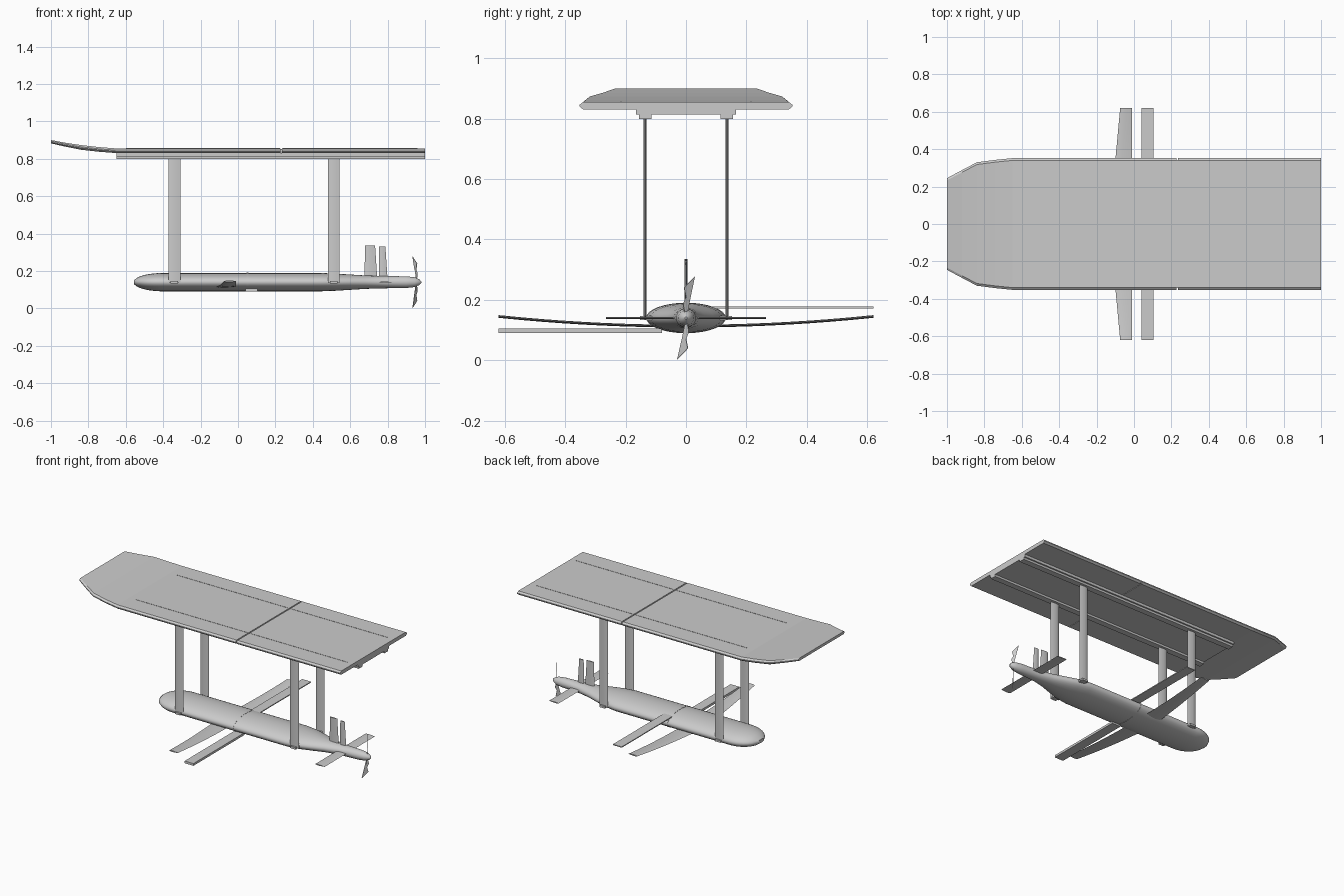
import bpy, bmesh
from math import sin, cos, pi, radians, sqrt

cube = bpy.data.objects.get("Cube")
if cube:
    bpy.data.objects.remove(cube, do_unlink=True)

grey = bpy.data.materials.new("light_grey")
grey.use_nodes = True
grey.diffuse_color = (0.6, 0.6, 0.6, 1)
grey.node_tree.nodes["Principled BSDF"].inputs["Base Color"].default_value = (0.6, 0.6, 0.6, 1)


def loft(name, rings, smooth=False):
    """Skin a row of equal-length point rings and cap both ends."""
    bm = bmesh.new()
    rows = [[bm.verts.new(p) for p in ring] for ring in rings]
    n = len(rows[0])
    for a, b in zip(rows, rows[1:]):
        for i in range(n):
            j = (i + 1) % n
            bm.faces.new((a[i], a[j], b[j], b[i]))
    bm.faces.new(rows[0])
    bm.faces.new(rows[-1])
    bmesh.ops.recalc_face_normals(bm, faces=bm.faces)
    me = bpy.data.meshes.new(name)
    bm.to_mesh(me)
    bm.free()
    me.materials.append(grey)
    ob = bpy.data.objects.new(name, me)
    bpy.context.collection.objects.link(ob)
    if smooth:
        bpy.ops.object.select_all(action='DESELECT')
        ob.select_set(True)
        bpy.context.view_layer.objects.active = ob
        bpy.ops.object.shade_smooth_by_angle(angle=radians(35))
    return ob


def box(name, x0, x1, y0, y1, z0, z1):
    return loft(name, [[(x, y0, z0), (x, y1, z0), (x, y1, z1), (x, y0, z1)] for x in (x0, x1)])


def foil(x0, x1, t):
    """Thin lens outline as (chord, thickness) pairs."""
    c = x1 - x0
    upper = [(0, 0), (0.12, 0.7), (0.4, 1), (0.75, 0.6), (1, 0)]
    pts = upper + [(u, -v) for u, v in upper[-2:0:-1]]
    return [(x0 + u * c, v * t / 2) for u, v in pts]


def ellipse(x, w, h, z=0.14, n=32):
    return [(x, w * cos(2 * pi * i / n), z + h * sin(2 * pi * i / n)) for i in range(n)]


# Float board: bevelled edges, nose swept upward, split by a narrow joint
def board_ring(x, half, lift=0.0, low=0.83):
    bottom, top = low + lift, 0.855 + lift
    mid = (bottom + top) / 2
    side = [(half - 0.012, bottom), (half, mid - 0.003), (half, mid + 0.003), (half - 0.012, top)]
    return [(x, y, z) for y, z in side] + [(x, -y, z) for y, z in reversed(side)]


loft("board_front", [board_ring(-1, 0.245, 0.045, 0.837),
                     board_ring(-0.92, 0.288, 0.03, 0.834),
                     board_ring(-0.84, 0.33, 0.018),
                     board_ring(-0.74, 0.343, 0.007),
                     board_ring(-0.65, 0.352), board_ring(0.227, 0.352)])
loft("board_rear", [board_ring(0.235, 0.352), board_ring(1, 0.352)])
box("board_joint", 0.222, 0.24, -0.342, 0.342, 0.833, 0.851)

# Slot covers on the deck, mounting plate and rails below it
box("mounting_plate", -0.65, 1, -0.165, 0.165, 0.813, 0.831)
for s, side in ((1, "left"), (-1, "right")):
    for k, (a, b) in enumerate(((-0.6, 0.225), (0.237, 0.96))):
        box(f"deck_slot_{side}_{k}", a, b, s * 0.215 - 0.002, s * 0.215 + 0.002, 0.853, 0.8565)
    box(f"rail_{side}", -0.65, 1, s * 0.135 - 0.02, s * 0.135 + 0.02, 0.799, 0.815)

# Hull: flattened elliptical body with rounded nose and slim tail
hull = []
for k in range(9):
    u = 0.03 + 0.97 * k / 8
    r = sqrt(1 - (1 - u) ** 2)
    hull.append(ellipse(-0.56 + 0.16 * u, 0.13 * r, 0.049 * r))
for x, w, h in ((0.44, 0.13, 0.049), (0.52, 0.118, 0.046), (0.6, 0.092, 0.041),
                (0.68, 0.064, 0.036), (0.76, 0.044, 0.033), (0.84, 0.036, 0.032),
                (0.9, 0.033, 0.031), (0.945, 0.026, 0.026), (0.97, 0.015, 0.015),
                (0.98, 0.004, 0.004)):
    hull.append(ellipse(x, w, h))
loft("hull", hull, True)
loft("hull_seam_band", [ellipse(x, 0.132, 0.0505) for x in (0.045, 0.057)], True)

# Struts with foot brackets
for x, place in ((-0.34, "front"), (0.512, "rear")):
    for s, side in ((1, "left"), (-1, "right")):
        y = s * 0.135
        loft(f"strut_{place}_{side}",
             [[(a, y + b, z) for a, b in foil(x - 0.032, x + 0.032, 0.01)] for z in (0.135, 0.802)], True)
        box(f"strut_foot_{place}_{side}", x - 0.02, x + 0.02,
            min(s * 0.1, s * 0.152), max(s * 0.1, s * 0.152), 0.133, 0.146)

# Main wings curving upward, the second pair of blades, and the tailplanes
for s, side in ((1, "left"), (-1, "right")):
    rings = []
    for k in range(9):
        t = k / 8
        y = 0.06 + 0.56 * t
        z = 0.113 + 0.032 * (y / 0.62) ** 2
        rings.append([(a, s * y, z + b) for a, b in foil(-0.126 + 0.052 * t, -0.01, 0.009)])
    loft(f"main_wing_{side}", rings, True)
    loft(f"tailplane_{side}",
         [[(a, s * y, 0.14 + b) for a, b in foil(0.755, 0.825, 0.007)] for y in (0.02, 0.265)], True)
box("second_wing_left", 0.04, 0.105, 0.06, 0.62, 0.172, 0.178)
box("second_wing_right", 0.04, 0.105, -0.62, -0.08, 0.09, 0.105)

# Upright fin and rudder
for name, low, high, top in (("tail_fin", (0.675, 0.745), (0.68, 0.733), 0.335),
                             ("rudder", (0.753, 0.8), (0.755, 0.788), 0.33)):
    loft(name, [[(a, b, z) for a, b in foil(*edge, 0.009)] for edge, z in ((low, 0.15), (high, top))], True)

# Two-bladed propeller: pitched blades on either side of the hub
blade = [(0.006, 0.02), (0.012, 0.045), (-0.018, 0.075), (-0.035, 0.137), (0.008, 0.1), (-0.006, 0.045), (-0.006, 0.02)]
for s, side in ((1, "upper"), (-1, "lower")):
    loft(f"propeller_blade_{side}",
         [[(0.953 + 0.56 * c + 0.82 * t, s * (-0.82 * c + 0.56 * t), 0.14 + s * h) for c, h in blade]
          for t in (-0.0015, 0.0015)])
